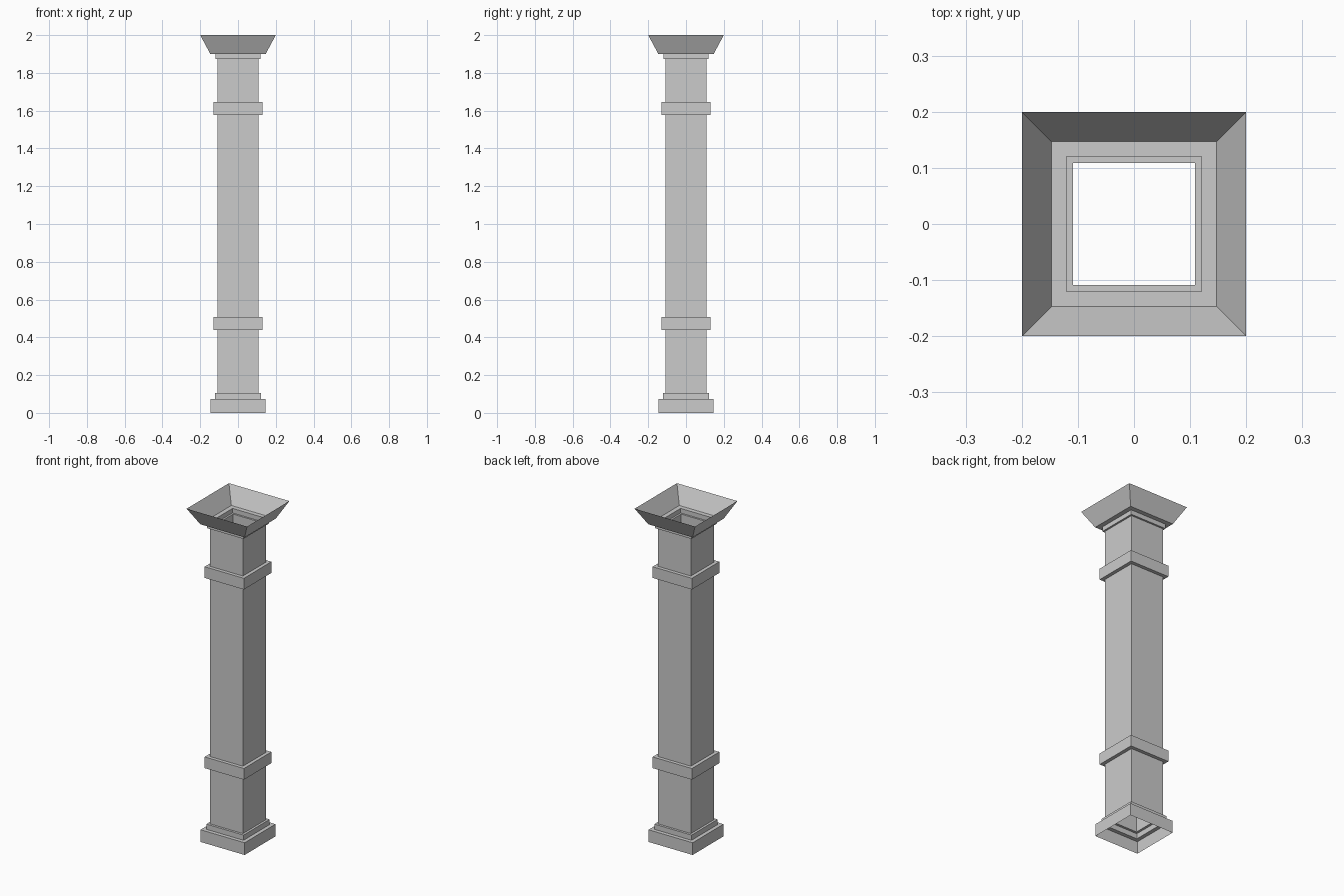
import bpy, bmesh

if "Cube" in bpy.data.objects:
    bpy.data.objects.remove(bpy.data.objects["Cube"])


def square_shell(name, profile):
    """Open, single-walled square tube following (half_width, z) points upward."""
    bm = bmesh.new()
    rings = [[bm.verts.new((sx * w, sy * w, z))
              for sx, sy in ((-1, -1), (1, -1), (1, 1), (-1, 1))]
             for w, z in profile]
    for low, high in zip(rings, rings[1:]):
        for i in range(4):
            j = (i + 1) % 4
            bm.faces.new((low[i], low[j], high[j], high[i]))
    mesh = bpy.data.meshes.new(name)
    bm.to_mesh(mesh)
    bm.free()
    obj = bpy.data.objects.new(name, mesh)
    bpy.context.collection.objects.link(obj)
    return obj


SHAFT = 0.109
BAND = 0.13

# Stepped plinth, open underneath
square_shell("base", [(0.146, 0), (0.146, 0.073), (0.123, 0.073),
                      (0.123, 0.104), (SHAFT, 0.104)])

# Shaft sections between the mouldings
for name, z0, z1 in (("lower_shaft", 0.104, 0.44),
                     ("middle_shaft", 0.507, 1.578),
                     ("upper_shaft", 1.645, 1.874)):
    square_shell(name, [(SHAFT, z0), (SHAFT, z1)])

# Projecting bands
for name, z0, z1 in (("lower_band", 0.44, 0.507),
                     ("upper_band", 1.578, 1.645)):
    square_shell(name, [(SHAFT, z0), (BAND, z0), (BAND, z1), (SHAFT, z1)])

# Neck and flared capital, open on top
square_shell("capital", [(SHAFT, 1.874), (0.12, 1.874), (0.12, 1.901),
                         (0.147, 1.901), (0.2, 2.0)])
